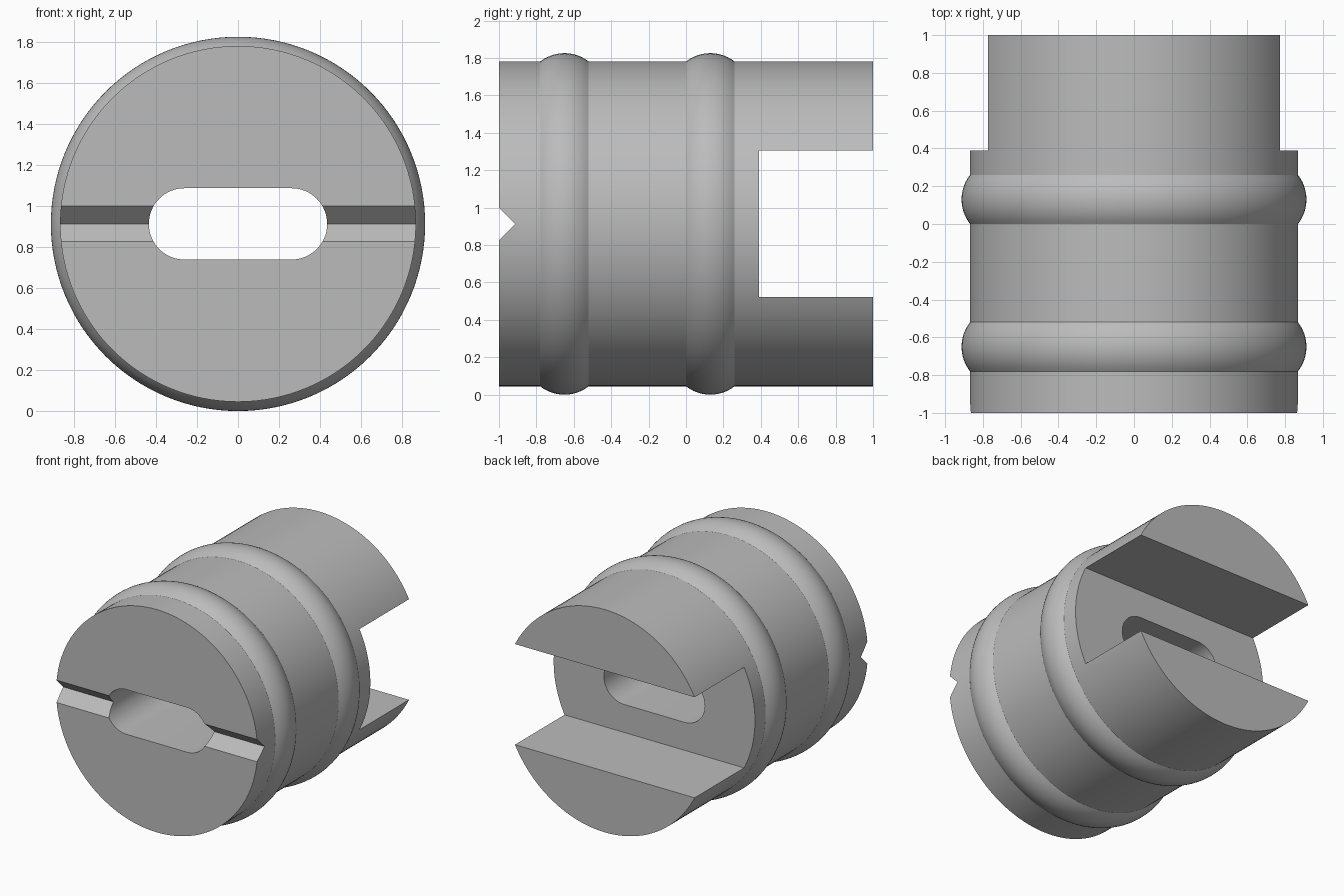
import bpy, bmesh, math
from mathutils import Vector, Matrix

cube = bpy.data.objects.get("Cube")
if cube:
    bpy.data.objects.remove(cube, do_unlink=True)

CZ = 0.913          # height of the axis
R = 0.868           # body radius
BEAD_R = 0.913      # radius at the crest of a bead
HALF = 0.13         # half width of a bead
SEGMENTS = 128

grey = bpy.data.materials.new("Plain grey")
grey.use_nodes = True
colour = (0.5, 0.5, 0.5, 1)
grey.diffuse_color = colour
grey.node_tree.nodes["Principled BSDF"].inputs["Base Color"].default_value = colour


def add_object(name, bm):
    bmesh.ops.recalc_face_normals(bm, faces=bm.faces[:])
    mesh = bpy.data.meshes.new(name)
    bm.to_mesh(mesh)
    bm.free()
    mesh.materials.append(grey)
    obj = bpy.data.objects.new(name, mesh)
    bpy.context.collection.objects.link(obj)
    return obj


def prism(name, points, direction):
    """Extrude a closed outline along a direction."""
    bm = bmesh.new()
    face = bm.faces.new([bm.verts.new(p) for p in points])
    made = bmesh.ops.extrude_face_region(bm, geom=[face])["geom"]
    moved = [v for v in made if isinstance(v, bmesh.types.BMVert)]
    bmesh.ops.translate(bm, verts=moved, vec=direction)
    return add_object(name, bm)


def bead(y_mid, steps=12):
    """Shallow arc bulging out of the body, as (y, radius) pairs."""
    rise = BEAD_R - R
    arc_r = (HALF ** 2 + rise ** 2) / (2 * rise)
    spread = math.asin(HALF / arc_r)
    angles = [spread * (2 * i / steps - 1) for i in range(steps + 1)]
    return [(y_mid + arc_r * math.sin(a), BEAD_R - arc_r + arc_r * math.cos(a))
            for a in angles]


# Turned body with two rounded beads
profile = [(-1, R)] + bead(-0.65) + bead(0.13) + [(1, R)]
bm = bmesh.new()
rings = []
for y, r in profile:
    rings.append([bm.verts.new((r * math.sin(t), y, CZ + r * math.cos(t)))
                  for t in (2 * math.pi * i / SEGMENTS for i in range(SEGMENTS))])
for a, b in zip(rings, rings[1:]):
    for i in range(SEGMENTS):
        j = (i + 1) % SEGMENTS
        bm.faces.new((a[i], a[j], b[j], b[i]))
bm.faces.new(rings[0])
bm.faces.new(rings[-1])
body = add_object("coupling_body", bm)

# Wide rear slot leaving two tongues
back_slot = prism("rear_slot_cutter",
                  [(-1.2, y, CZ + z) for y, z in
                   ((0.39, -0.392), (1.2, -0.392), (1.2, 0.392), (0.39, 0.392))],
                  Vector((2.4, 0, 0)))

# V groove across the front face, continued in front of it
groove = prism("front_groove_cutter",
               [(-1.2, y, CZ + z) for y, z in
                ((-0.913, 0), (-1.1, 0.187), (-1.1, -0.187))],
               Vector((2.4, 0, 0)))

# Rounded through slot
SLOT_R, SLOT_X = 0.174, 0.261
outline = []
for side in (1, -1):
    for i in range(33):
        t = math.pi * i / 32 - math.pi / 2
        outline.append((side * (SLOT_X + SLOT_R * math.cos(t)), -1.2,
                        CZ + side * SLOT_R * math.sin(t)))
through_slot = prism("through_slot_cutter", outline, Vector((0, 2.4, 0)))

cutters = (back_slot, groove, through_slot)
for cutter in cutters:
    cutter.hide_render = True
    mod = body.modifiers.new(cutter.name, "BOOLEAN")
    mod.operation = "DIFFERENCE"
    mod.solver = "EXACT"
    mod.object = cutter

# Apply the cuts and drop the cutters
bpy.ops.object.select_all(action="DESELECT")
body.select_set(True)
bpy.context.view_layer.objects.active = body
for mod in list(body.modifiers):
    bpy.ops.object.modifier_apply(modifier=mod.name)
for cutter in cutters:
    bpy.data.objects.remove(cutter, do_unlink=True)

bpy.ops.object.shade_smooth_by_angle(angle=math.radians(25))
